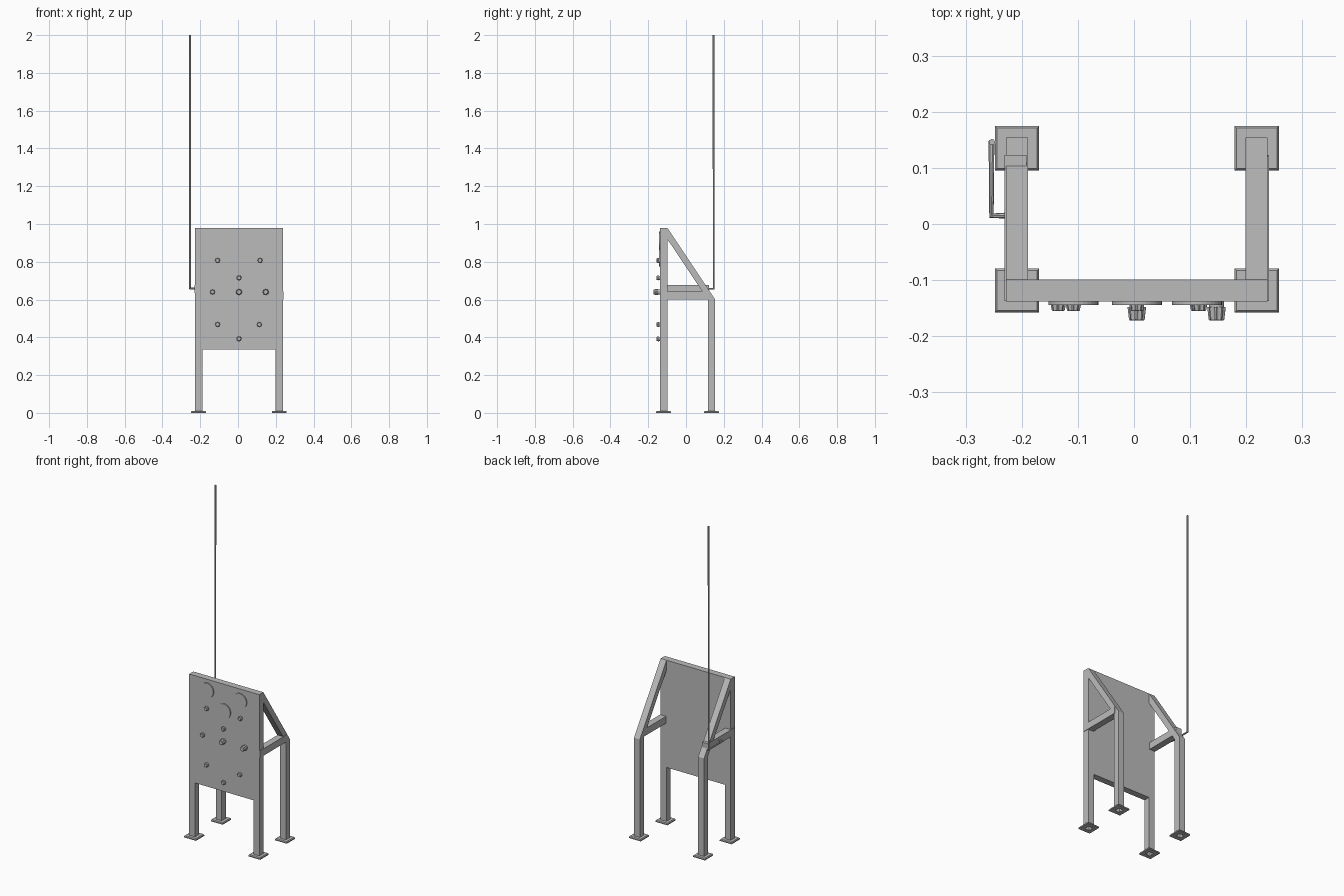
import bpy, bmesh
from math import pi, cos, sin

cube = bpy.data.objects.get("Cube")
if cube:
    bpy.data.objects.remove(cube, do_unlink=True)

# Single painted-steel colour
steel = bpy.data.materials.new("grey_steel")
steel.use_nodes = True
steel.diffuse_color = (0.5, 0.5, 0.5, 1)
steel.node_tree.nodes["Principled BSDF"].inputs["Base Color"].default_value = (0.5, 0.5, 0.5, 1)


def finish(name, bm):
    bmesh.ops.recalc_face_normals(bm, faces=bm.faces)
    mesh = bpy.data.meshes.new(name)
    bm.to_mesh(mesh)
    bm.free()
    mesh.materials.append(steel)
    obj = bpy.data.objects.new(name, mesh)
    bpy.context.collection.objects.link(obj)
    return obj


def loft(name, rings, closed=False):
    """Skin equal-sized rings of points; cap the ends unless closed."""
    bm = bmesh.new()
    loops = [[bm.verts.new(p) for p in ring] for ring in rings]
    pairs = list(zip(loops, loops[1:]))
    if closed:
        pairs.append((loops[-1], loops[0]))
    else:
        bm.faces.new(loops[0])
        bm.faces.new(loops[-1])
    for a, b in pairs:
        for i in range(len(a)):
            j = (i + 1) % len(a)
            bm.faces.new((a[i], a[j], b[j], b[i]))
    return finish(name, bm)


def prism(name, x0, x1, profile):
    """Extrude a (y, z) profile along x."""
    return loft(name, [[(x, y, z) for y, z in profile] for x in (x0, x1)])


def square_ring(cx, cy, half, z):
    return [(cx + sx * half, cy + sy * half, z)
            for sx, sy in ((-1, -1), (1, -1), (1, 1), (-1, 1))]


def square_tube(name, cx, cy, steps):
    """Hollow square section turned from (half width, z) steps."""
    return loft(name, [square_ring(cx, cy, h, z) for h, z in steps], closed=True)


def round_ring(x, z, y, radius, sides, flute=0.0):
    return [(x + r * cos(a), y, z + r * sin(a))
            for i in range(sides)
            for a in [2 * pi * i / sides]
            for r in [radius * (1 - flute * ((i // 2) % 2))]]


CX = 0.005          # frame centre line
LEG = 0.0195        # half width of the square tube
FRONT, BACK = -0.1185, 0.135
PANEL_LOW, TOP, KNEE = 0.335, 0.98, 0.60
FACE = FRONT - LEG

# Instrument panel
prism("panel", CX - 0.233, CX + 0.233,
      [(FACE, PANEL_LOW), (FRONT + LEG, PANEL_LOW), (FRONT + LEG, TOP), (FACE, TOP)])

for side, label, brace_z in ((-1, "right", 0.635), (1, "left", KNEE)):
    x = CX + side * 0.2135
    # Legs and feet
    for y, end, height in ((FRONT, "front", PANEL_LOW), (BACK, "back", KNEE)):
        square_tube(f"{label}_{end}_leg", x, y,
                    [(LEG, 0.004), (LEG, height), (0.0155, height), (0.0155, 0.004)])
        square_tube(f"{label}_{end}_foot", x, y,
                    [(0.0395, 0), (0.0395, 0.006), (0.036, 0.011), (0.016, 0.011), (0.016, 0)])
    # Sloping strut from panel top to back leg
    prism(f"{label}_strut", x - LEG, x + LEG,
          [(FRONT + LEG, TOP), (BACK + LEG, KNEE), (BACK - LEG, KNEE), (FRONT + LEG, 0.92)])
    # Level brace
    bx = x + side * 0.003
    prism(f"{label}_brace", bx - LEG, bx + LEG,
          [(FACE + 0.001, brace_z), (0.123, brace_z),
           (0.123, brace_z + 0.042), (FACE + 0.001, brace_z + 0.042)])

# Round gauges
for i, (x, z) in enumerate(((-0.108, 0.915), (0.005, 0.82), (0.112, 0.91))):
    loft(f"gauge_{i + 1}", [round_ring(x, z, y, 0.0445, 32) for y in (FACE, FACE - 0.006)])


# Fluted knobs
def knob(name, x, z, radius, depth):
    loft(name, [round_ring(x, z, FACE - depth * t, radius * k, 32, f)
                for t, k, f in ((0, 0.8, 0), (0.3, 0.8, 0), (0.3, 1, 0.14),
                                (0.93, 0.85, 0.14), (1, 0.75, 0.14))])


small = [(-0.108, 0.807), (0.117, 0.807), (0.005, 0.715), (-0.135, 0.64),
         (-0.108, 0.468), (0.113, 0.468), (0.005, 0.392)]
for i, (x, z) in enumerate(small):
    knob(f"small_knob_{i + 1}", x, z, 0.0135, 0.017)
for i, x in enumerate((0.005, 0.147)):
    knob(f"large_knob_{i + 1}", x, 0.64, 0.0165, 0.034)

# Bent whip aerial
curve = bpy.data.curves.new("aerial", "CURVE")
curve.dimensions = "3D"
curve.bevel_depth = 0.0055
curve.bevel_resolution = 2
curve.use_fill_caps = True
path = [(-0.225, 0.015, 0.658), (-0.254, 0.015, 0.658), (-0.254, 0.146, 0.658), (-0.253, 0.146, 2.0)]
spline = curve.splines.new("POLY")
spline.points.add(len(path) - 1)
for point, co in zip(spline.points, path):
    point.co = (*co, 1)
curve.materials.append(steel)
aerial = bpy.data.objects.new("aerial", curve)
bpy.context.collection.objects.link(aerial)
bpy.ops.object.select_all(action="DESELECT")
aerial.select_set(True)
bpy.context.view_layer.objects.active = aerial
bpy.ops.object.convert(target="MESH")
bpy.ops.object.shade_smooth_by_angle()
